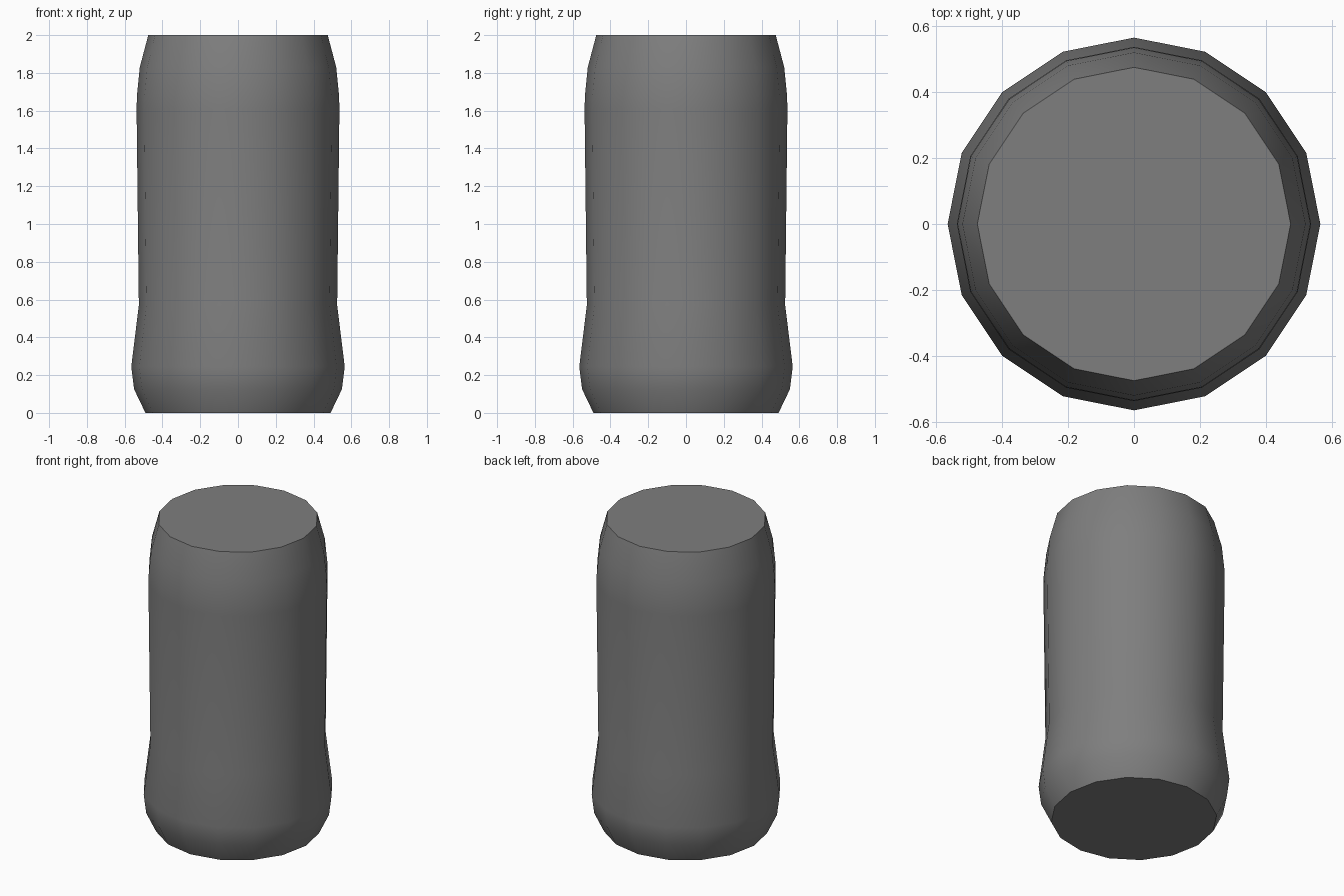
import bpy
import bmesh
import math

cube = bpy.data.objects.get("Cube")
if cube:
    bpy.data.objects.remove(cube, do_unlink=True)

SIDES = 16
# Radius and height of each ring, bottom to top
PROFILE = [(0.49, 0.0), (0.55, 0.125), (0.565, 0.245), (0.525, 0.57),
           (0.537, 1.61), (0.535, 1.68), (0.52, 1.83), (0.475, 2.0)]

# Grey material
grey = bpy.data.materials.new("grey")
grey.use_nodes = True
colour = (0.21, 0.21, 0.21, 1.0)
grey.diffuse_color = colour
grey.node_tree.nodes["Principled BSDF"].inputs["Base Color"].default_value = colour

# Can body: rings joined by quads, closed with flat caps
bm = bmesh.new()
rings = []
for radius, z in PROFILE:
    angles = [math.tau * i / SIDES for i in range(SIDES)]
    rings.append([bm.verts.new((radius * math.cos(a), radius * math.sin(a), z))
                  for a in angles])
for low, high in zip(rings, rings[1:]):
    for i in range(SIDES):
        j = (i + 1) % SIDES
        bm.faces.new((low[i], low[j], high[j], high[i]))
bm.faces.new(rings[0][::-1])
bm.faces.new(rings[-1])

mesh = bpy.data.meshes.new("can_body")
bm.to_mesh(mesh)
bm.free()
mesh.materials.append(grey)
body = bpy.data.objects.new("can_body", mesh)
bpy.context.collection.objects.link(body)

# Smooth wall with crisp cap rims
bpy.ops.object.select_all(action="DESELECT")
body.select_set(True)
bpy.context.view_layer.objects.active = body
bpy.ops.object.shade_smooth_by_angle(angle=math.radians(40))
